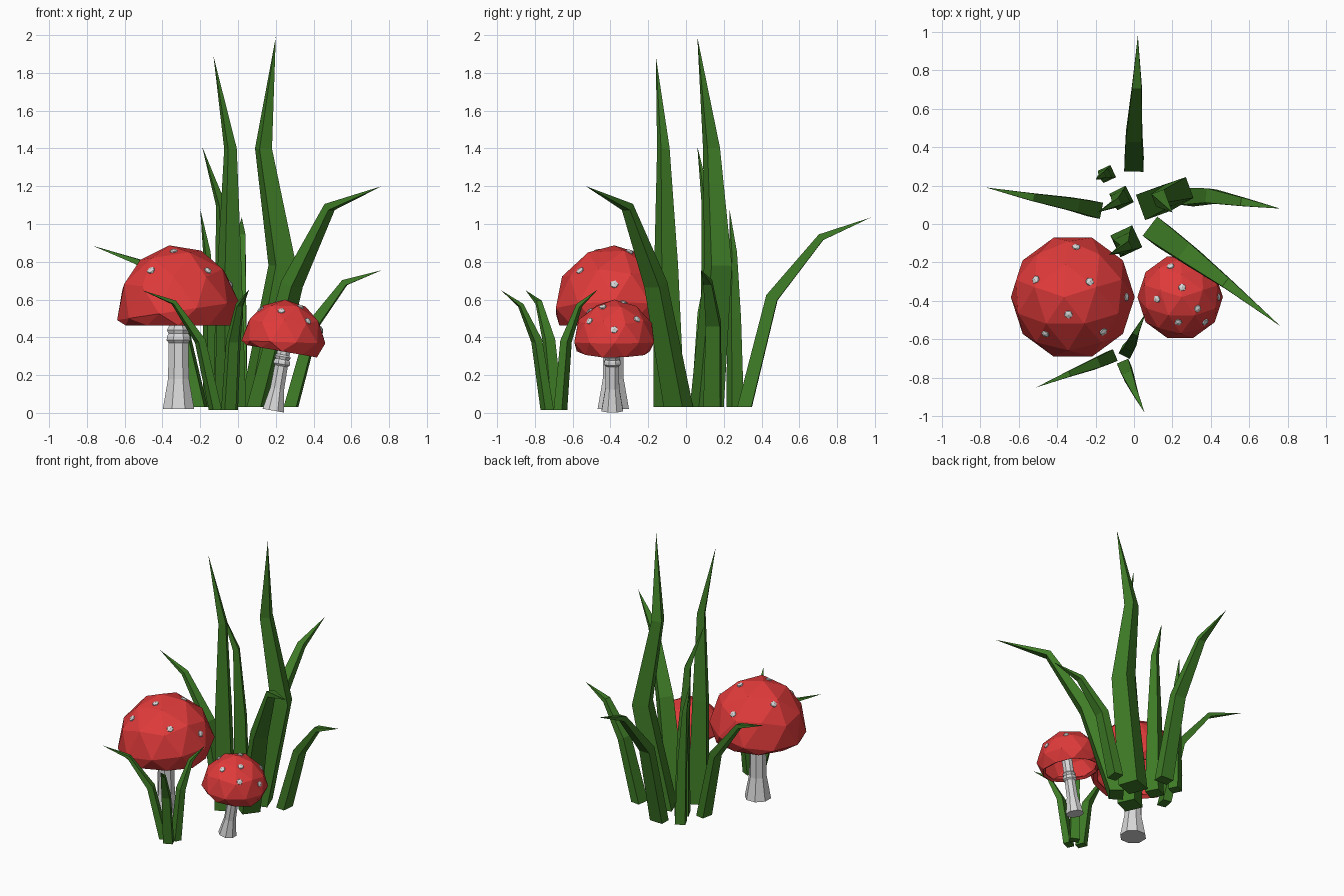
import bpy, bmesh, math
from mathutils import Vector, Matrix
from mathutils.bvhtree import BVHTree

if "Cube" in bpy.data.objects:
    bpy.data.objects.remove(bpy.data.objects["Cube"])


def material(name, rgb):
    m = bpy.data.materials.new(name)
    m.diffuse_color = (*rgb, 1)
    m.use_nodes = True
    m.node_tree.nodes["Principled BSDF"].inputs["Base Color"].default_value = m.diffuse_color
    return m


GREEN = material("leaf green", (0.05, 0.205, 0.02))
RED = material("cap red", (0.75, 0.043, 0.043))
GREY = material("pale grey", (0.68, 0.68, 0.69))


def finish(bm, name, mat):
    bmesh.ops.recalc_face_normals(bm, faces=bm.faces)
    me = bpy.data.meshes.new(name)
    bm.to_mesh(me)
    me.materials.append(mat)
    ob = bpy.data.objects.new(name, me)
    bpy.context.collection.objects.link(ob)
    return ob


def loft(bm, rings, closed_top=True):
    """Skin a list of vertex rings, capping the ends."""
    n = len(rings[0])
    for a, b in zip(rings, rings[1:]):
        for i in range(n):
            j = (i + 1) % n
            bm.faces.new((a[i], a[j], b[j], b[i]))
    bm.faces.new(rings[0][::-1])
    if closed_top:
        bm.faces.new(rings[-1])


def blade(name, path, widths, depth=0.75, angle=None):
    """Four-sided grass blade: three rings along a bent path, then a tip."""
    pts = [Vector(p) for p in path]
    lean = pts[3] - pts[0]
    if angle is None:
        angle = math.atan2(lean.y, lean.x)
    else:
        angle = math.radians(angle)
    side = Vector((-math.sin(angle), math.cos(angle), 0))
    bm = bmesh.new()
    rings = []
    for i in range(3):
        if i == 0:
            t = Vector((0, 0, 1))
        else:
            t = (pts[i + 1] - pts[i]).normalized() + (pts[i] - pts[i - 1]).normalized()
        s = (side - t * side.dot(t) / t.length_squared).normalized()
        n = s.cross(t).normalized()
        w = widths[i] / 2
        rings.append([bm.verts.new(pts[i] + s * w * a + n * w * depth * b)
                      for a, b in ((-1, -1), (1, -1), (1, 1), (-1, 1))])
    loft(bm, rings, closed_top=False)
    tip = bm.verts.new(pts[3])
    last = rings[-1]
    for i in range(4):
        bm.faces.new((last[i], last[(i + 1) % 4], tip))
    finish(bm, name, GREEN)


def mushroom(prefix, base, centre, r, height, tilt, stem, spots):
    lean = Matrix.Rotation(math.radians(tilt), 4, 'Y')

    # stem: eight-sided lathe with a collar
    bm = bmesh.new()
    rings = []
    for rad, z in stem:
        rings.append([bm.verts.new(Vector(base) + lean @ Vector(
            (rad * math.cos(math.pi / 4 * k + math.pi / 8),
             rad * math.sin(math.pi / 4 * k + math.pi / 8), z))) for k in range(8)])
    loft(bm, rings)
    finish(bm, prefix + "_stem", GREY)

    # cap: icosphere with the underside cut off and left hollow
    bm = bmesh.new()
    bmesh.ops.create_icosphere(bm, subdivisions=2, radius=1)
    bmesh.ops.delete(bm, geom=[v for v in bm.verts if v.co.z < -0.7], context='VERTS')
    spin = Matrix.Rotation(math.radians(18), 4, 'Z')
    skew = Matrix.Rotation(math.radians(-8), 4, 'Y')
    for v in bm.verts:
        if v.co.z < -0.3:
            v.co = spin @ Vector((v.co.x, v.co.y, -0.22))
        else:
            v.co = skew @ spin @ v.co
        v.co = Vector(centre) + lean @ Vector((v.co.x * r, v.co.y * r, v.co.z * height))
    bmesh.ops.recalc_face_normals(bm, faces=bm.faces)
    tree = BVHTree.FromBMesh(bm)
    # make sure normals point outward on the open shell
    top = max(bm.faces, key=lambda f: f.calc_center_median().z)
    if top.normal.z < 0:
        bmesh.ops.reverse_faces(bm, faces=bm.faces)
    me = bpy.data.meshes.new(prefix + "_cap")
    bm.to_mesh(me)
    bm.free()
    me.materials.append(RED)
    cap = bpy.data.objects.new(prefix + "_cap", me)
    bpy.context.collection.objects.link(cap)
    mod = cap.modifiers.new("thickness", 'SOLIDIFY')
    mod.thickness = r * 0.1
    mod.offset = -1

    # spots: small flattened pebbles resting on the cap
    bm = bmesh.new()
    for x, y in spots:
        hit = tree.ray_cast(Vector((x, y, 3)), Vector((0, 0, -1)))
        if hit[0] is None:
            continue
        n = hit[0] - Vector(centre)
        m = (Matrix.Translation(hit[0]) @ n.to_track_quat('Z', 'Y').to_matrix().to_4x4()
             @ Matrix.Diagonal((1, 1, 0.5, 1)))
        bmesh.ops.create_icosphere(bm, subdivisions=1, radius=0.016 + 0.026 * r, matrix=m)
    finish(bm, prefix + "_spots", GREY)


mushroom("big", (-0.315, -0.385, 0.02), (-0.318, -0.38, 0.54), 0.325, 0.35, 0,
         [(0.09, 0), (0.06, 0.16), (0.056, 0.35), (0.068, 0.365), (0.066, 0.385),
          (0.058, 0.4), (0.066, 0.42), (0.055, 0.44), (0.055, 0.65)],
         [(-0.3, -0.12), (-0.51, -0.29), (-0.23, -0.3), (-0.04, -0.38),
          (-0.34, -0.47), (-0.46, -0.57), (-0.16, -0.56)])
mushroom("small", (0.187, -0.39, 0.012), (0.24, -0.38, 0.375), 0.222, 0.225, 10,
         [(0.062, 0), (0.04, 0.12), (0.038, 0.24), (0.048, 0.25), (0.046, 0.265),
          (0.04, 0.275), (0.046, 0.29), (0.037, 0.3), (0.037, 0.45)],
         [(0.19, -0.22), (0.37, -0.26), (0.25, -0.33), (0.44, -0.38),
          (0.12, -0.39), (0.33, -0.44), (0.23, -0.51), (0.37, -0.51)])

# tall upright blades
blade("tallest_blade", [(0.1, 0.11, 0.03), (0.235, 0.17, 0.78), (0.135, 0.135, 1.4),
                        (0.2, 0.06, 1.99)], (0.14, 0.115, 0.07), 1, 20)
blade("tall_front_blade", [(-0.04, -0.09, 0.03), (-0.045, -0.105, 0.78), (-0.04, -0.12, 1.4),
                           (-0.13, -0.16, 1.89)], (0.125, 0.095, 0.05), 1, 25)
blade("tall_left_blade", [(-0.065, 0.135, 0.03), (-0.07, 0.13, 0.6), (-0.09, 0.11, 1.1),
                          (-0.19, 0.06, 1.41)], (0.095, 0.075, 0.04), 1, 27)
blade("slim_back_blade", [(-0.14, 0.26, 0.03), (-0.15, 0.255, 0.5), (-0.165, 0.25, 0.85),
                          (-0.2, 0.23, 1.08)], (0.07, 0.055, 0.03), 1, 25)

# long bent blades
blade("back_blade", [(0, 0.31, 0.03), (0, 0.455, 0.61), (0.015, 0.715, 0.93),
                     (0.02, 0.98, 1.035)], (0.1, 0.085, 0.05))
blade("front_right_blade", [(0.12, -0.04, 0.03), (0.285, -0.16, 0.68), (0.485, -0.31, 1.09),
                            (0.76, -0.53, 1.2)], (0.125, 0.1, 0.055))
blade("right_blade", [(0.28, 0.14, 0.03), (0.4, 0.145, 0.47), (0.565, 0.115, 0.69),
                      (0.76, 0.08, 0.755)], (0.09, 0.075, 0.045))
blade("left_blade", [(-0.2, 0.075, 0.03), (-0.31, 0.1, 0.52), (-0.53, 0.14, 0.8),
                     (-0.77, 0.19, 0.885)], (0.085, 0.07, 0.04))

# small tuft in front
tuft = (0.065, 0.055, 0.03)
blade("tuft_left_blade", [(-0.12, -0.69, 0.015), (-0.2, -0.725, 0.38), (-0.34, -0.78, 0.585),
                          (-0.51, -0.85, 0.65)], tuft)
blade("tuft_front_blade", [(-0.05, -0.735, 0.015), (-0.03, -0.79, 0.38), (0.005, -0.875, 0.57),
                           (0.055, -0.98, 0.65)], tuft)
blade("tuft_back_blade", [(-0.04, -0.665, 0.015), (-0.02, -0.635, 0.38), (0.01, -0.565, 0.57),
                          (0.06, -0.465, 0.655)], tuft)
